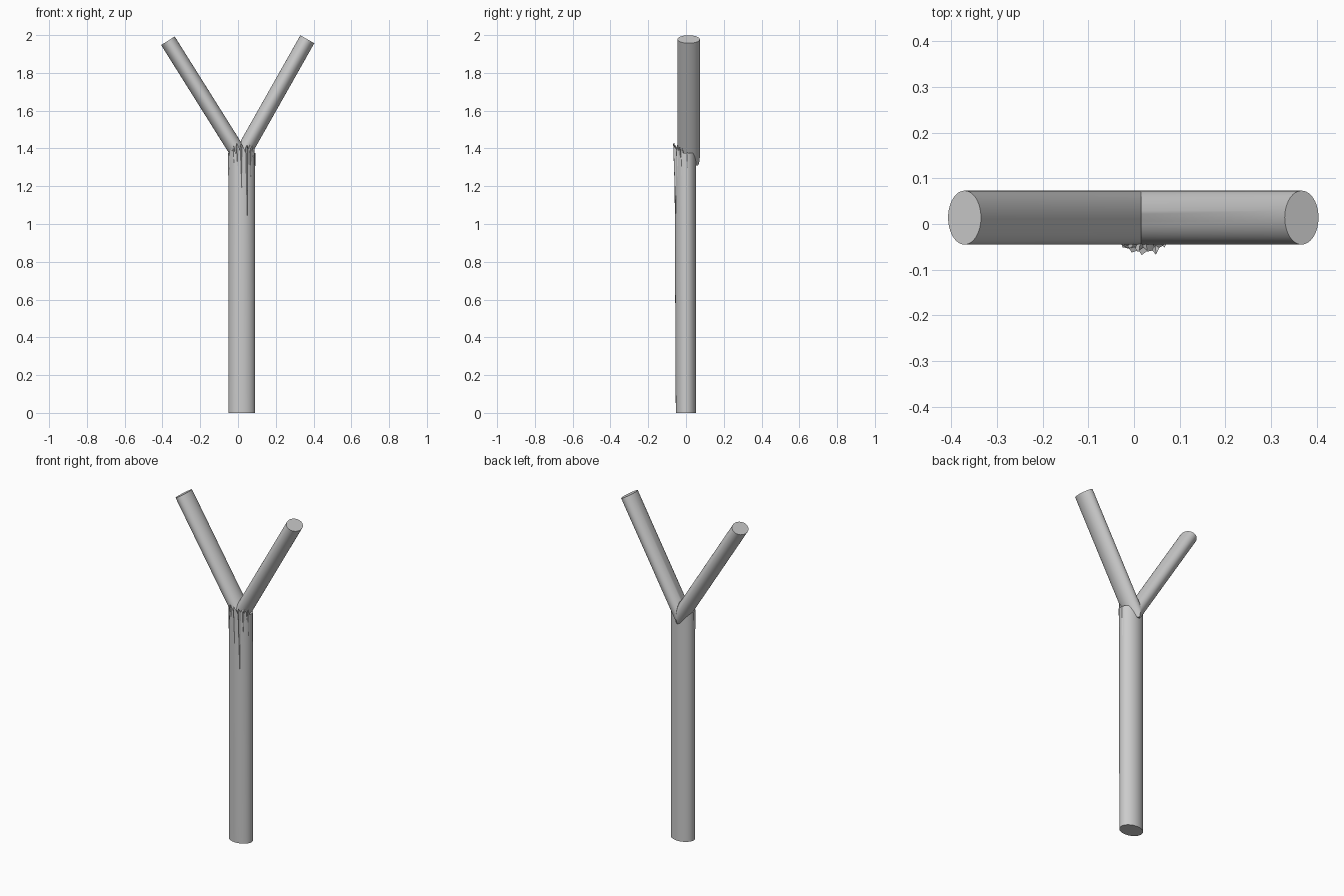
import bpy, bmesh, math
from math import sin, cos, pi
from mathutils import Vector, Matrix

if "Cube" in bpy.data.objects:
    bpy.data.objects.remove(bpy.data.objects["Cube"])

CX, RX, RY = 0.02, 0.071, 0.054


def finish(name, bm):
    bmesh.ops.recalc_face_normals(bm, faces=bm.faces)
    me = bpy.data.meshes.new(name)
    bm.to_mesh(me)
    bm.free()
    ob = bpy.data.objects.new(name, me)
    bpy.context.collection.objects.link(ob)
    bpy.ops.object.select_all(action='DESELECT')
    ob.select_set(True)
    bpy.context.view_layer.objects.active = ob
    bpy.ops.object.shade_smooth_by_angle(angle=math.radians(30))
    return ob


def bark(a, z, out=0.0):
    """Point on the trunk surface; the front bulges slightly towards the top."""
    front = max(0.0, -sin(a))
    ry = RY + 0.007 * front * z / 1.4 + out
    return Vector((CX + (RX + out * 0.4) * cos(a), ry * sin(a), z))


# trunk: elliptical post with a ragged front rim
N = 48
jag = [0, .03, .01, -.02, .02, .045, .01, .04, -.03, .03, .0, .02]
bm = bmesh.new()
rings = []
for lv in range(4):
    ring = []
    for i in range(N):
        a = 2 * pi * i / N
        z = (0, 0.5, 1.05, 1.375)[lv]
        if lv == 3 and sin(a) < -0.2:
            z += jag[i % 12]
        ring.append(bm.verts.new(bark(a, z)))
    rings.append(ring)
for lo, hi in zip(rings, rings[1:]):
    for i in range(N):
        j = (i + 1) % N
        bm.faces.new((lo[i], lo[j], hi[j], hi[i]))
bm.faces.new(rings[0])
hub = bm.verts.new((CX, 0, 1.35))
for i in range(N):
    bm.faces.new((rings[3][i], rings[3][(i + 1) % N], hub))
finish("trunk", bm)

# splinters: torn bark wedges pointing down (angle, tip z, top z, half width, lift)
tears = [(-180, 1.12, 1.38, 6, .003), (-152, 1.25, 1.39, 9, .004),
         (-125, 1.30, 1.40, 9, .006), (-108, 1.30, 1.43, 8, .006),
         (-90, 1.19, 1.43, 8, .007), (-66, 1.04, 1.42, 8, .012),
         (-48, 1.25, 1.40, 7, .007), (-24, 1.24, 1.40, 7, .003),
         (8, 1.14, 1.38, 6, .003)]
bm = bmesh.new()
for deg, tip, top, half, lift in tears:
    a, w = math.radians(deg), math.radians(half)
    t = bm.verts.new(bark(a, tip))
    l = bm.verts.new(bark(a - w, top - 0.02, -0.002))
    r = bm.verts.new(bark(a + w, top - 0.03, -0.002))
    p = bm.verts.new(bark(a - w * 0.3, top, lift))
    b = bm.verts.new(bark(a, top - 0.05, -0.01))
    for f in ((t, l, p), (t, p, r), (l, b, p), (p, b, r), (t, b, l), (t, r, b)):
        bm.faces.new(f)
finish("bark_splinters", bm)

# seam: thin raised edge of bark running up the front
bm = bmesh.new()
a0, a1 = math.radians(-121), math.radians(-118)
vs = [bm.verts.new(bark(a, z, o)) for z in (0.1, 1.38)
      for a, o in ((a0, -.002), (a0, .0015), (a1, .0005))]
for f in ((0, 1, 4, 3), (1, 2, 5, 4), (2, 0, 3, 5), (0, 2, 1), (3, 4, 5)):
    bm.faces.new([vs[k] for k in f])
finish("bark_seam", bm)


# branches: oval limbs mitred together at the fork
def branch(name, end, fork):
    end, fork = Vector(end), Vector(fork)
    d = (end - fork).normalized()
    start = fork - d * 0.15
    side = Vector((0, 1, 0)).cross(d)
    rot = Matrix((side, Vector((0, 1, 0)), d)).transposed().to_4x4()
    bm = bmesh.new()
    bmesh.ops.create_cone(bm, cap_ends=True, segments=48, radius1=1, radius2=1,
                          depth=(end - start).length)
    bmesh.ops.transform(bm, verts=bm.verts, matrix=Matrix.Translation((end + start) / 2)
                        @ rot @ Matrix.Diagonal((0.0425, 0.059, 1, 1)))
    # cut at the fork plane, then level the lower tip
    for co, no in ((fork, (-1 if d.x > 0 else 1, 0, 0)), (Vector((0, 0, 1.31)), (0, 0, -1))):
        res = bmesh.ops.bisect_plane(bm, geom=bm.verts[:] + bm.edges[:] + bm.faces[:],
                                     plane_co=co, plane_no=no, clear_outer=True)
        bmesh.ops.holes_fill(bm, edges=[e for e in bm.edges if e.is_boundary])
    finish(name, bm)


branch("left_branch", (-0.371, 0.014, 1.97), (0.015, 0.014, 1.355))
branch("right_branch", (0.367, 0.014, 1.978), (0.015, 0.014, 1.355))
